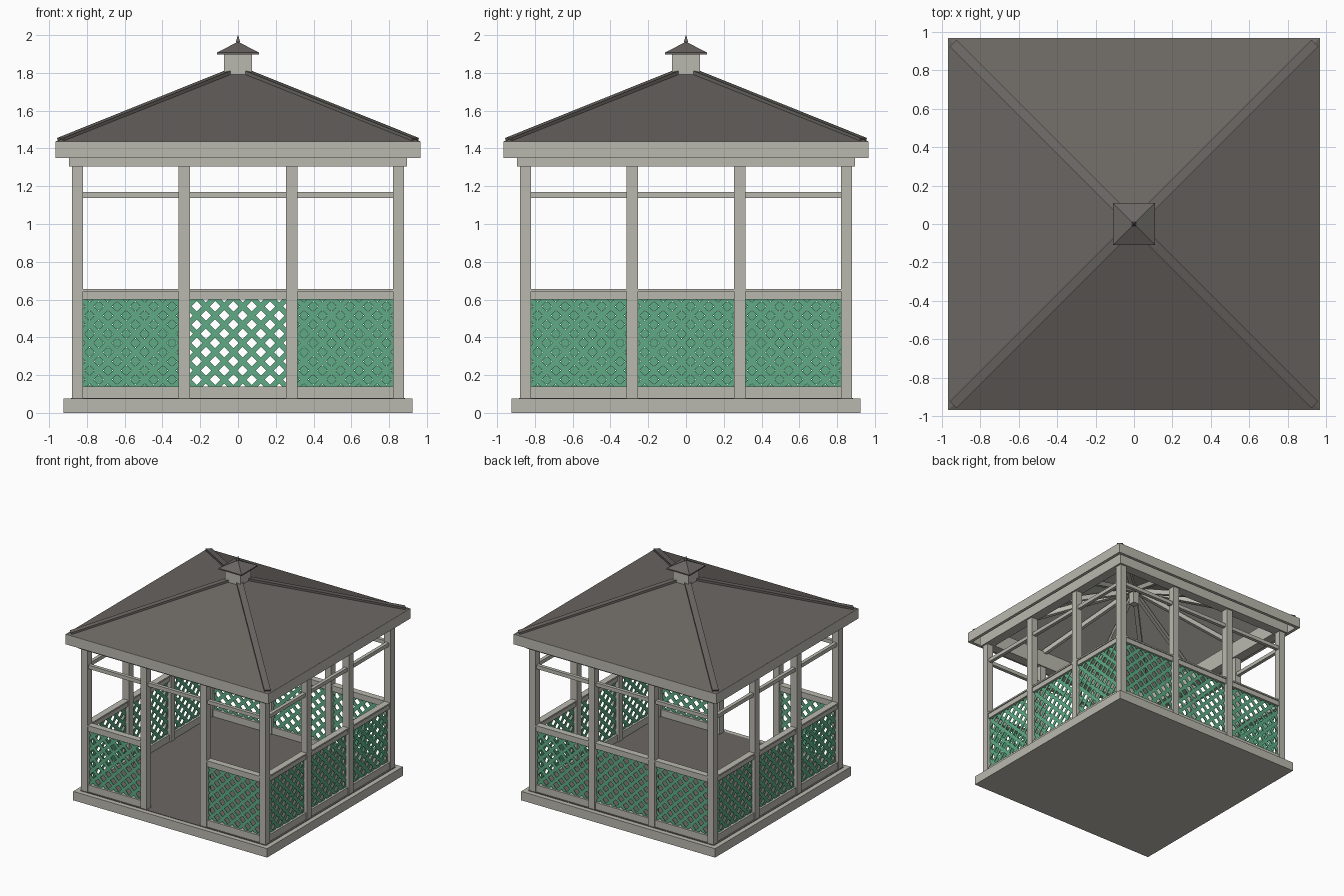
import bpy, bmesh, math
from mathutils import Vector, Matrix

if "Cube" in bpy.data.objects:
    bpy.data.objects.remove(bpy.data.objects["Cube"])


def material(name, rgb):
    m = bpy.data.materials.new(name)
    m.diffuse_color = (*rgb, 1)
    m.use_nodes = True
    m.node_tree.nodes["Principled BSDF"].inputs["Base Color"].default_value = m.diffuse_color
    return m


WOOD = material("pale_grey_wood", (0.49, 0.485, 0.43))
DARK = material("dark_roof_brown", (0.145, 0.134, 0.123))
GREEN = material("lattice_green", (0.115, 0.41, 0.235))
TURNS = [Matrix.Rotation(k * math.pi / 2, 4, 'Z') for k in range(4)]


def finish(name, bm, mat):
    bmesh.ops.recalc_face_normals(bm, faces=bm.faces)
    me = bpy.data.meshes.new(name)
    bm.to_mesh(me)
    bm.free()
    me.materials.append(mat)
    ob = bpy.data.objects.new(name, me)
    bpy.context.collection.objects.link(ob)
    return ob


def add_box(bm, lo, hi, m=Matrix()):
    lo, hi = Vector(lo), Vector(hi)
    s = hi - lo
    bmesh.ops.create_cube(bm, size=1, matrix=m @ Matrix.Translation((lo + hi) / 2)
                          @ Matrix.Diagonal((s.x, s.y, s.z, 1)))


def add_bar(bm, a, b, w, h, m=Matrix()):
    a, b = Vector(a), Vector(b)
    d = b - a
    rot = d.to_track_quat('Y', 'Z').to_matrix().to_4x4()
    bmesh.ops.create_cube(bm, size=1, matrix=m @ Matrix.Translation((a + b) / 2) @ rot
                          @ Matrix.Diagonal((w, d.length, h, 1)))


def ring(name, outer, inner, z0, z1):
    # square frame made of four boards
    bm = bmesh.new()
    for s in (-1, 1):
        a, b = sorted((s * inner, s * outer))
        add_box(bm, (-outer, a, z0), (outer, b, z1))
        add_box(bm, (a, -inner, z0), (b, inner, z1))
    return finish(name, bm, WOOD)


def box(name, lo, hi, mat):
    bm = bmesh.new()
    add_box(bm, lo, hi)
    return finish(name, bm, mat)


# base and floor
box("base", (-0.925, -0.925, 0), (0.925, 0.925, 0.077), WOOD)
box("floor", (-0.885, -0.885, 0.074), (0.885, 0.885, 0.08), DARK)

# posts: one corner and two middle posts per side
for k, m in enumerate(TURNS):
    for n, x in enumerate((-0.85, -0.285, 0.285)):
        bm = bmesh.new()
        add_box(bm, (x - 0.03, -0.88, 0.078), (x + 0.03, -0.82, 1.31), m)
        finish(f"post_{k}_{n}", bm, WOOD)

# top beams reach up to the roof, thin fascia boards hang at the eaves
ring("top_beam", 0.895, 0.81, 1.305, 1.447)
ring("eaves_fascia", 0.967, 0.94, 1.35, 1.437)

# rails and lattice in every bay, with the front middle left open as doorway
BAYS = [(-0.82, -0.315), (-0.255, 0.255), (0.315, 0.82)]
P = 0.097


def add_lattice(bm, x0, x1, z0, z1, m):
    part = bmesh.new()
    cx, cz = (x0 + x1) / 2 + P / 4, (z0 + z1) / 2
    for s, y in ((1, -0.8500), (-1, -0.8495)):
        rot = Matrix.Rotation(s * math.pi / 4, 4, 'Y')
        for i in range(-6, 6):
            c = Vector((cx + (i + 0.5) * P, y, cz))
            bmesh.ops.create_cube(part, size=1, matrix=Matrix.Translation(c) @ rot
                                  @ Matrix.Diagonal((0.029, 0.005, 1.0, 1)))
    # trim slats to the panel opening
    for co, no in (((x0, 0, 0), (-1, 0, 0)), ((x1, 0, 0), (1, 0, 0)),
                   ((0, 0, z0), (0, 0, -1)), ((0, 0, z1), (0, 0, 1))):
        bmesh.ops.bisect_plane(part, geom=part.verts[:] + part.edges[:] + part.faces[:],
                               plane_co=co, plane_no=no, clear_outer=True)
    bmesh.ops.recalc_face_normals(part, faces=part.faces)
    part.transform(m)
    me = bpy.data.meshes.new("tmp")
    part.to_mesh(me)
    part.free()
    bm.from_mesh(me)
    bpy.data.meshes.remove(me)


for k, m in enumerate(TURNS):
    rails, lattice = bmesh.new(), bmesh.new()
    for n, (x0, x1) in enumerate(BAYS):
        add_box(rails, (x0, -0.865, 1.138), (x1, -0.835, 1.17), m)
        if k == 0 and n == 1:
            continue
        add_box(rails, (x0, -0.87, 0.078), (x1, -0.83, 0.14), m)
        add_box(rails, (x0, -0.87, 0.60), (x1, -0.83, 0.642), m)
        add_box(rails, (x0, -0.878, 0.642), (x1, -0.822, 0.655), m)
        add_lattice(lattice, x0, x1, 0.14, 0.60, m)
    finish(f"rails_{k}", rails, WOOD)
    finish(f"lattice_{k}", lattice, GREEN)


def pyramid(name, r1, r2, z0, z1, mat, caps):
    bm = bmesh.new()
    bmesh.ops.create_cone(bm, cap_ends=caps, segments=4, radius1=r1 * math.sqrt(2),
                          radius2=r2 * math.sqrt(2), depth=z1 - z0,
                          matrix=Matrix.Translation((0, 0, (z0 + z1) / 2))
                          @ Matrix.Rotation(math.pi / 4, 4, 'Z'))
    return finish(name, bm, mat)


# main roof shell: dark outside, pale boarded ceiling inside
roof = pyramid("roof", 0.965, 0.04, 1.437, 1.805, DARK, False)
roof.data.materials.append(WOOD)
sol = roof.modifiers.new("thickness", 'SOLIDIFY')
sol.thickness = 0.012
sol.offset = -1
sol.material_offset = 1

# hip caps on top, rafters below
caps, rafters = bmesh.new(), bmesh.new()
for m in TURNS:
    add_bar(caps, (0.938, 0.938, 1.446), (0.05, 0.05, 1.803), 0.05, 0.02, m)
    add_bar(rafters, (0.87, 0.87, 1.44), (0.03, 0.03, 1.765), 0.035, 0.04, m)
    for x in (-0.285, 0.285):
        add_bar(rafters, (x, -0.87, 1.43), (x * 0.08, -0.05, 1.75), 0.03, 0.04, m)
finish("hip_caps", caps, DARK)
finish("rafters", rafters, WOOD)
box("king_post", (-0.03, -0.03, 1.64), (0.03, 0.03, 1.79), WOOD)

# cupola with its little roof and spike
box("cupola", (-0.074, -0.074, 1.775), (0.074, 0.074, 1.898), WOOD)
box("cupola_eaves", (-0.11, -0.11, 1.898), (0.11, 0.11, 1.908), DARK)
pyramid("cupola_roof", 0.11, 0.006, 1.908, 1.962, DARK, True)
bm = bmesh.new()
for r1, r2, z0, z1 in ((0.006, 0.012, 1.945, 1.968), (0.012, 0.001, 1.968, 2.0)):
    bmesh.ops.create_cone(bm, cap_ends=True, segments=4, radius1=r1 * 1.2, radius2=r2 * 1.2,
                          depth=z1 - z0, matrix=Matrix.Translation((0, 0, (z0 + z1) / 2))
                          @ Matrix.Rotation(math.pi / 4, 4, 'Z'))
finish("finial", bm, DARK)
